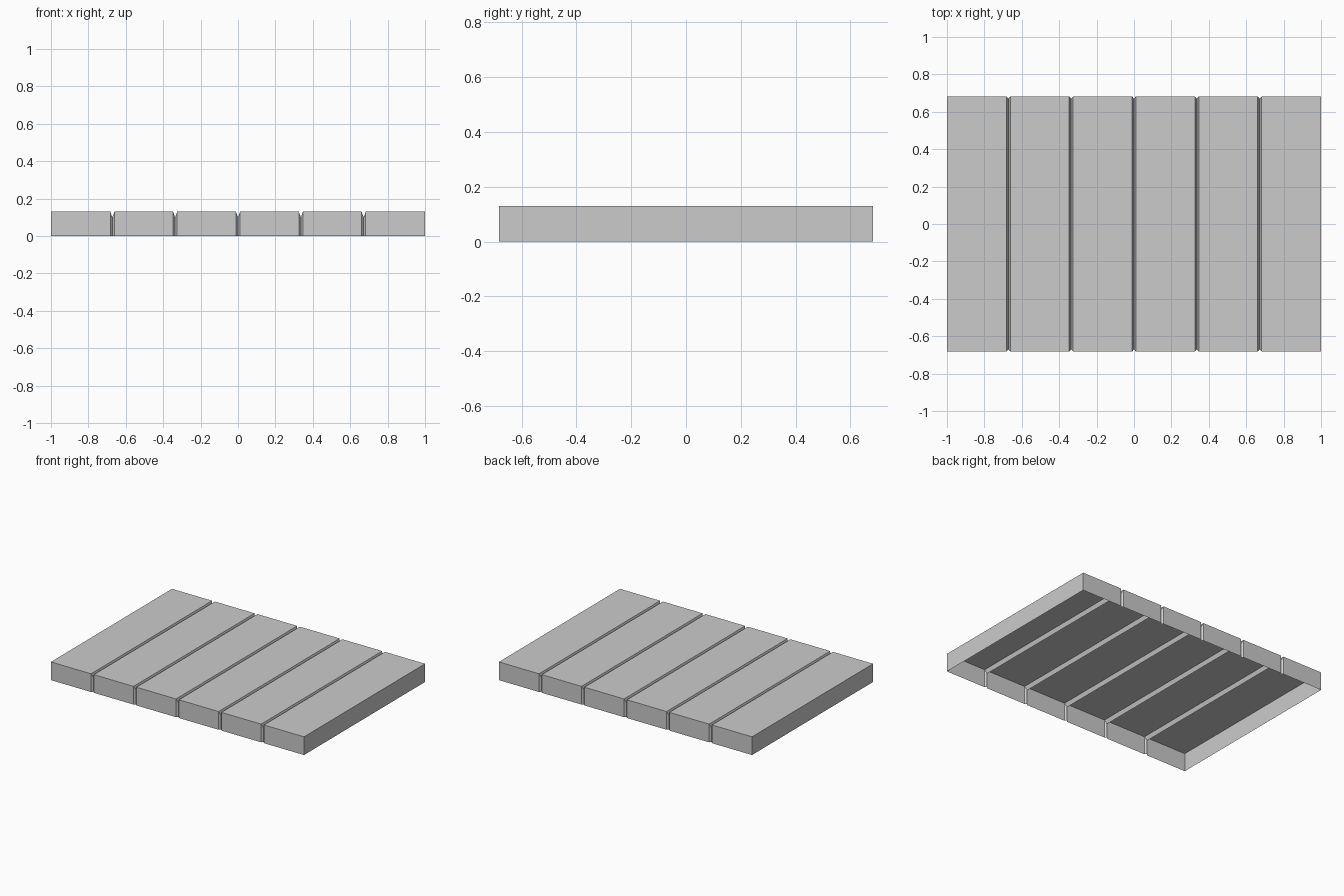
import bpy
import bmesh

cube = bpy.data.objects.get("Cube")
if cube:
    bpy.data.objects.remove(cube, do_unlink=True)

# Overall size of the open-bottomed panel
HALF_X, HALF_Y, TOP = 1.0, 0.683, 0.13
# Grooves between the planks
PITCH, GROOVE_HALF = 0.336, 0.011
TOP_DEPTH, SIDE_DEPTH = 0.03, 0.013

grey = bpy.data.materials.new("light grey")
grey.use_nodes = True
colour = (0.6, 0.6, 0.6, 1.0)
grey.diffuse_color = colour
grey.node_tree.nodes["Principled BSDF"].inputs["Base Color"].default_value = colour

# Stations along x: (position, 1 at the bottom of a groove, else 0)
stations = [(-HALF_X, 0)]
for k in range(-2, 3):
    x = k * PITCH
    stations += [(x - GROOVE_HALF, 0), (x, 1), (x + GROOVE_HALF, 0)]
stations.append((HALF_X, 0))

bm = bmesh.new()


def section(x, sunk):
    """One arch of the shell: front foot, front top, back top, back foot."""
    y = HALF_Y - SIDE_DEPTH * sunk
    z = TOP - TOP_DEPTH * sunk
    return [bm.verts.new(p) for p in ((x, -y, 0), (x, -y, z), (x, y, z), (x, y, 0))]


# Planked top with front and back walls
rows = [section(x, sunk) for x, sunk in stations]
for a, b in zip(rows, rows[1:]):
    for i in range(3):
        bm.faces.new((a[i], b[i], b[i + 1], a[i + 1]))

# Plain end walls
bm.faces.new(rows[0])
bm.faces.new(rows[-1][::-1])
bm.normal_update()

mesh = bpy.data.meshes.new("planked_panel")
bm.to_mesh(mesh)
bm.free()
mesh.materials.append(grey)
panel = bpy.data.objects.new("planked_panel", mesh)
bpy.context.collection.objects.link(panel)
